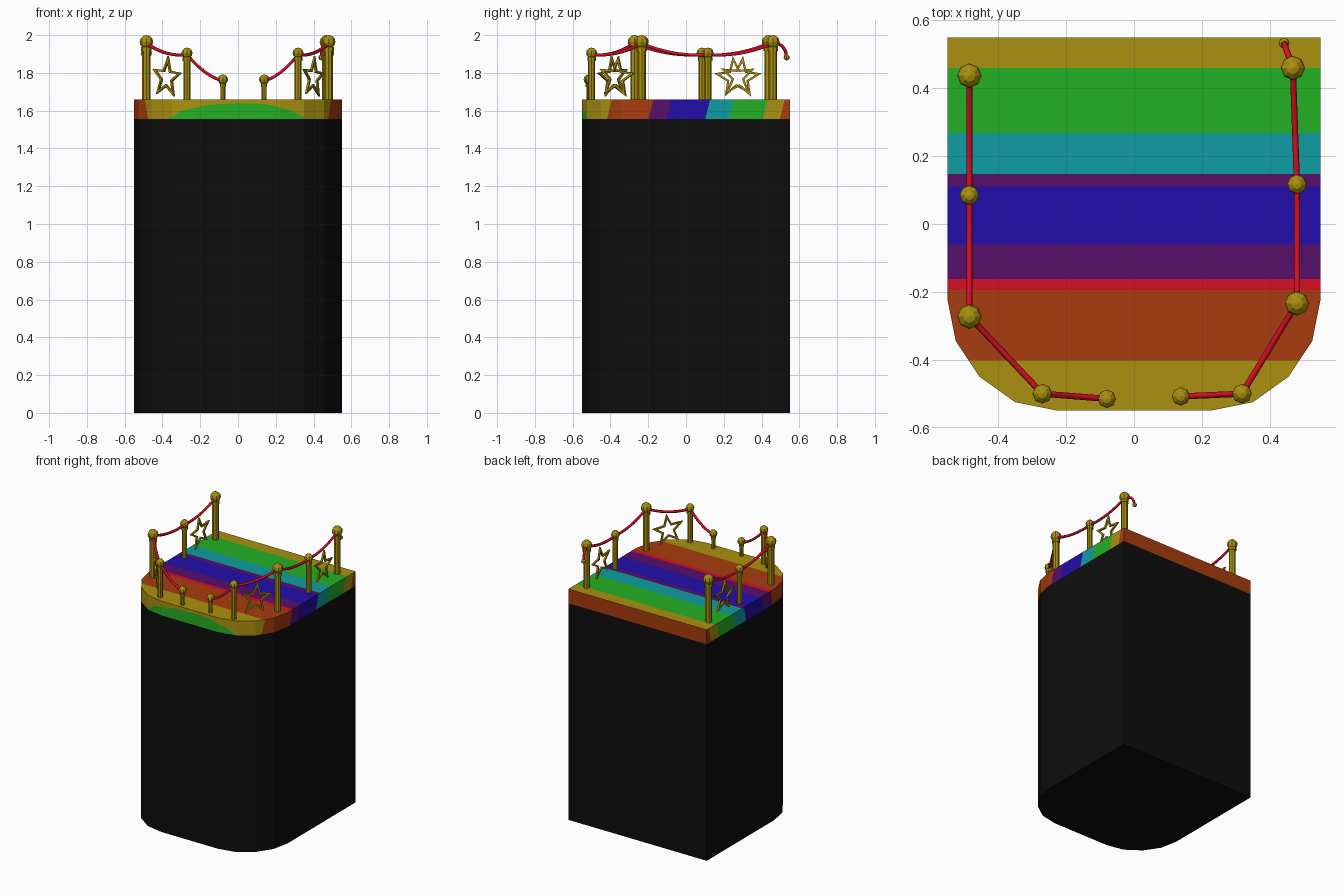
import bpy, bmesh, math
from mathutils import Vector

if "Cube" in bpy.data.objects:
    bpy.data.objects.remove(bpy.data.objects["Cube"])

def lin(c):
    c /= 255
    return c / 12.92 if c <= 0.04045 else ((c + 0.055) / 1.055) ** 2.4

def material(name, r, g, b):
    m = bpy.data.materials.new(name)
    m.diffuse_color = (lin(r), lin(g), lin(b), 1)
    m.use_nodes = True
    m.node_tree.nodes["Principled BSDF"].inputs["Base Color"].default_value = m.diffuse_color
    return m

COL = {n: material(n, *c) for n, c in {
    "black": (13, 13, 13), "gold": (170, 145, 15), "orange": (168, 60, 14),
    "red": (215, 14, 36), "purple": (86, 15, 106), "blue": (34, 13, 170),
    "teal": (15, 158, 162), "green": (36, 176, 36)}.items()}
NAMES = list(COL)

def finish(name, bm, mats):
    me = bpy.data.meshes.new(name)
    bm.normal_update()
    bm.to_mesh(me)
    bm.free()
    for m in mats:
        me.materials.append(COL[m])
    ob = bpy.data.objects.new(name, me)
    bpy.context.collection.objects.link(ob)
    return ob

# Footprint: square back, rounded front
half = [(0.225, -0.55), (0.35, -0.525), (0.455, -0.45), (0.525, -0.345), (0.55, -0.22), (0.55, 0.55)]
outline = half + [(-x, y) for x, y in reversed(half)]
Z1, Z2 = 1.557, 1.66

def prism(z0, z1, bottom=True):
    bm = bmesh.new()
    lo = [bm.verts.new((x, y, z0)) for x, y in outline]
    hi = [bm.verts.new((x, y, z1)) for x, y in outline]
    n = len(lo)
    for i in range(n):
        j = (i + 1) % n
        bm.faces.new((lo[i], lo[j], hi[j], hi[i]))
    bm.faces.new(hi)
    if bottom:
        bm.faces.new(lo[::-1])
    bm.normal_update()
    return bm

finish("black_base", prism(0, Z1), ["black"])

# Striped slab: the top and the rim are cut separately
top_cuts = [-0.402, -0.195, -0.162, -0.06, 0.11, 0.147, 0.268, 0.46]
top_cols = ["gold", "orange", "red", "purple", "blue", "purple", "teal", "green", "gold"]
side_cuts = [-0.405, -0.185, -0.09, 0.115, 0.24, 0.42, 0.51]
side_cols = ["gold", "orange", "purple", "blue", "teal", "green", "gold", "orange"]
arc = [(-0.37, Z1), (-0.29, 1.602), (-0.15, 1.632), (0.0, 1.64), (0.15, 1.635), (0.28, 1.602), (0.36, Z1)]
arc_planes = []
for (xa, za), (xb, zb) in zip(arc, arc[1:]):
    arc_planes.append((Vector((xa, 0, za)), Vector((za - zb, 0, xb - xa)).normalized()))
ZM = (Z1 + Z2) / 2
TILT = 0.25

def cut(bm, test, co, no):
    faces = [f for f in bm.faces if test(f)]
    geom = set(faces)
    for f in faces:
        geom.update(f.edges)
        geom.update(f.verts)
    bmesh.ops.bisect_plane(bm, geom=list(geom), dist=1e-5, plane_co=co, plane_no=no)
    bm.normal_update()

def is_top(f): return f.normal.z > 0.5
def is_side(f): return abs(f.normal.z) < 0.5 and f.normal.y < 0.5
def is_front(f): return f.normal.y < -0.7

bm = prism(Z1, Z2, bottom=False)
for y in top_cuts:
    cut(bm, is_top, (0, y, Z2), (0, 1, 0))
for y in side_cuts:
    cut(bm, is_side, (0, y, ZM), (0, 1, -TILT))
for co, no in arc_planes:
    cut(bm, is_front, co, no)
for f in bm.faces:
    c = f.calc_center_median()
    if is_top(f):
        col = top_cols[sum(c.y > y for y in top_cuts)]
    elif f.normal.y > 0.5:
        col = "orange"
    elif is_front(f) and all((c - co).dot(no) < 0 for co, no in arc_planes):
        col = "green"
    else:
        col = side_cols[sum(c.y - TILT * (c.z - ZM) > y for y in side_cuts)]
    f.material_index = NAMES.index(col)
finish("striped_top", bm, NAMES)

# Posts: (x, y, size), with size -> (ball height, ball radius, post radius)
SIZES = {"tall": (1.964, 0.036, 0.022), "mid": (1.905, 0.029, 0.018), "short": (1.765, 0.027, 0.013)}
left = [(-0.485, 0.437, "tall"), (-0.485, 0.085, "mid"), (-0.485, -0.273, "tall"),
        (-0.27, -0.50, "mid"), (-0.08, -0.515, "short")]
right = [(0.468, 0.46, "tall"), (0.48, 0.117, "mid"), (0.48, -0.234, "tall"),
         (0.318, -0.50, "mid"), (0.138, -0.508, "short")]

def ball(bm, p, r):
    ret = bmesh.ops.create_uvsphere(bm, u_segments=8, v_segments=6, radius=r)
    bmesh.ops.translate(bm, verts=ret["verts"], vec=p)

def cylinder(bm, x, y, z0, z1, r):
    ret = bmesh.ops.create_cone(bm, cap_ends=True, segments=8, radius1=r, radius2=r, depth=z1 - z0)
    bmesh.ops.translate(bm, verts=ret["verts"], vec=(x, y, (z0 + z1) / 2))

def post(x, y, size):
    z, rb, rp = SIZES[size]
    bm = bmesh.new()
    cylinder(bm, x, y, Z2 - 0.005, z, rp)
    cylinder(bm, x, y, z - rb - 0.012, z - rb + 0.008, rp * 1.25)
    ball(bm, (x, y, z), rb)
    finish(size + "_post", bm, ["gold"])

def rope(name, pts, r=0.009):
    cu = bpy.data.curves.new(name, "CURVE")
    cu.dimensions = "3D"
    cu.bevel_depth = r
    cu.bevel_resolution = 1
    cu.use_fill_caps = True
    sp = cu.splines.new("POLY")
    sp.points.add(len(pts) - 1)
    for p, q in zip(sp.points, pts):
        p.co = (*q, 1)
    ob = bpy.data.objects.new(name, cu)
    bpy.context.collection.objects.link(ob)
    cu.materials.append(COL["red"])
    bpy.ops.object.select_all(action="DESELECT")
    ob.select_set(True)
    bpy.context.view_layer.objects.active = ob
    bpy.ops.object.convert(target="MESH")

def star(a, b, spin):
    # Open five-pointed frame standing between two posts
    d = Vector((b[0] - a[0], b[1] - a[1], 0)).normalized()
    n = Vector((-d.y, d.x, 0))
    c = Vector(((a[0] + b[0]) / 2, (a[1] + b[1]) / 2, 1.775))
    bm = bmesh.new()
    rings = []
    for k, s in ((1, -1), (1, 1), (0.72, 1), (0.72, -1)):
        ring = []
        for i in range(10):
            t = math.pi / 2 + spin + i * math.pi / 5
            r = k * (0.048 if i % 2 else 0.115)
            ring.append(bm.verts.new(c + d * r * math.cos(t) + Vector((0, 0, r * math.sin(t))) + n * 0.006 * s))
        rings.append(ring)
    for q in range(4):
        A, B = rings[q], rings[(q + 1) % 4]
        for i in range(10):
            j = (i + 1) % 10
            bm.faces.new((A[i], A[j], B[j], B[i]))
    bmesh.ops.recalc_face_normals(bm, faces=bm.faces)
    finish("star_frame", bm, ["gold"])

for side in (left, right):
    for p in side:
        post(*p)
    for a, b in zip(side, side[1:]):
        pa = Vector((a[0], a[1], SIZES[a[2]][0] - 0.008))
        pb = Vector((b[0], b[1], SIZES[b[2]][0] - 0.008))
        sag = 0.022
        rope("sagging_rope", [pa.lerp(pb, i / 10) - Vector((0, 0, 4 * sag * i / 10 * (1 - i / 10))) for i in range(11)])
    s = 1 if side is right else -1
    star(side[0], side[1], 0.12 * s)
    star(side[2], side[3], 0.1 * s)

# Loose rope end with a small ball at the back right
rope("loose_rope", [(0.468, 0.46, 1.962), (0.459, 0.485, 1.957), (0.45, 0.51, 1.942),
                    (0.444, 0.527, 1.915), (0.442, 0.532, 1.885)])
bm = bmesh.new()
ball(bm, (0.442, 0.533, 1.882), 0.016)
finish("rope_end_ball", bm, ["gold"])
